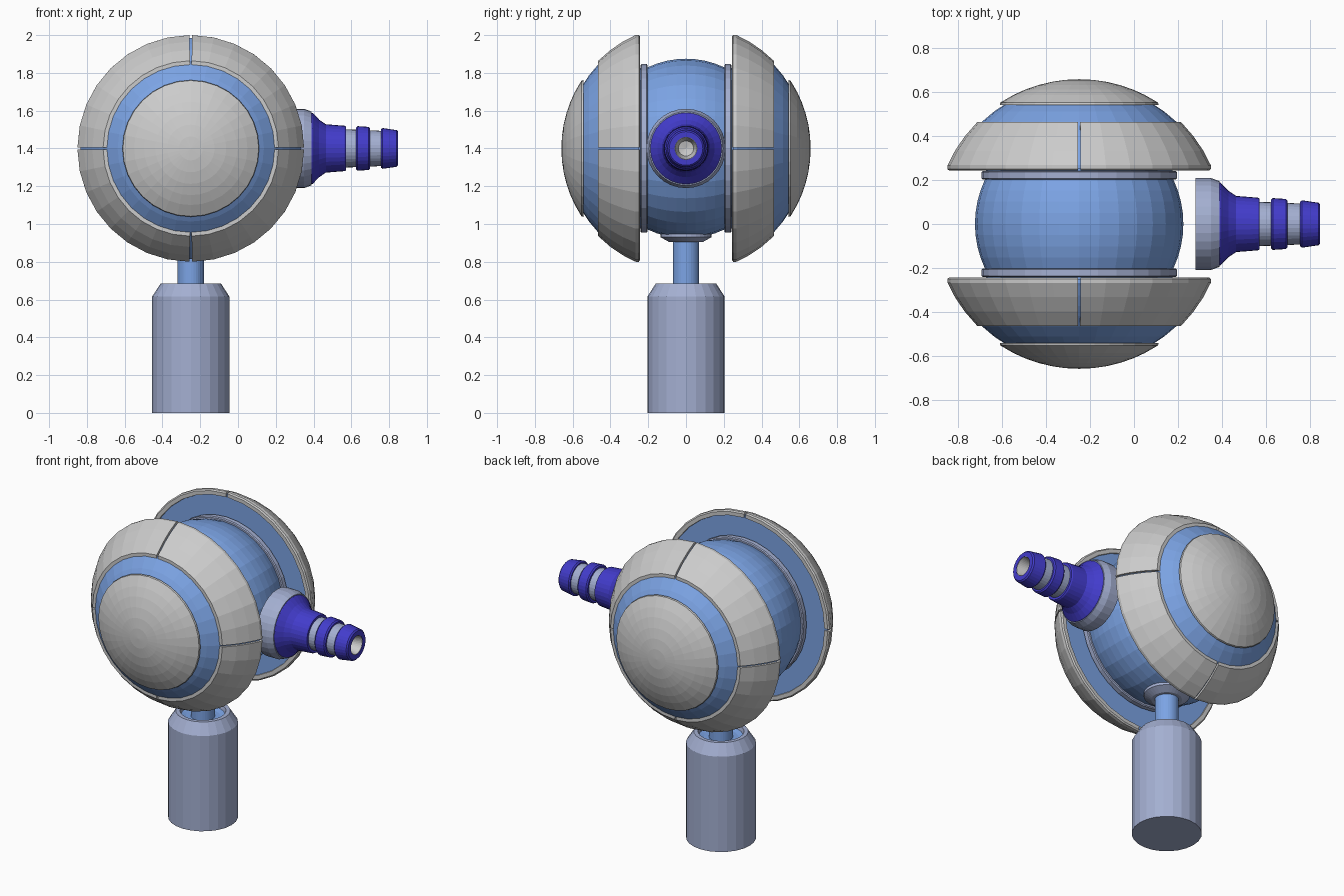
import bpy, bmesh
from math import sin, cos, pi, sqrt, radians

if "Cube" in bpy.data.objects:
    bpy.data.objects.remove(bpy.data.objects["Cube"])

CX, CZ = -0.25, 1.4          # centre of the ball head


def mat(name, rgb):
    m = bpy.data.materials.new(name)
    m.diffuse_color = (*rgb, 1)
    m.use_nodes = True
    m.node_tree.nodes["Principled BSDF"].inputs["Base Color"].default_value = m.diffuse_color
    return m


BLUE = mat("blue", (0.20, 0.37, 0.78))
NAVY = mat("deep_blue", (0.055, 0.045, 0.60))
STEEL = mat("steel_blue", (0.37, 0.43, 0.64))

# Map (position along axis, two radial coordinates) to world space
AXES = {
    "x": lambda a, u, v: (a, u, CZ + v),
    "y": lambda a, u, v: (CX + u, a, CZ + v),
    "-y": lambda a, u, v: (CX + u, -a, CZ + v),
    "z": lambda a, u, v: (CX + u, v, a),
}


def lathe(name, profile, axis, material=None, segs=32, closed=False, arc=None):
    """Revolve (axial, radius) points; arc=(start, end) makes a capped sector."""
    bm = bmesh.new()
    place = AXES[axis]
    start, end = arc or (0, 2 * pi)
    rings = []
    for i in range(segs + 1 if arc else segs):
        t = start + (end - start) * i / segs
        rings.append([bm.verts.new(place(a, r * cos(t), r * sin(t))) for a, r in profile])
    n = len(profile)
    for i in range(segs):
        p, q = rings[i], rings[(i + 1) % len(rings)]
        for j in range(n if closed else n - 1):
            k = (j + 1) % n
            bm.faces.new((p[j], p[k], q[k], q[j]))
    if arc:
        bm.faces.new(rings[0])
        bm.faces.new(rings[-1])
    bmesh.ops.remove_doubles(bm, verts=bm.verts, dist=1e-5)
    bmesh.ops.recalc_face_normals(bm, faces=bm.faces)
    me = bpy.data.meshes.new(name)
    bm.to_mesh(me)
    bm.free()
    ob = bpy.data.objects.new(name, me)
    bpy.context.collection.objects.link(ob)
    if material:
        me.materials.append(material)
    return ob


def sphere_arc(R, a0, a1, n):
    """Profile points on a sphere of radius R between axial positions."""
    pts = []
    for i in range(n + 1):
        a = a0 + (a1 - a0) * i / n
        pts.append((a, sqrt(max(R * R - a * a, 0))))
    return pts


# Central ball
lathe("centre_ball", [(-0.25, 0), (-0.25, 0.425), (-0.21, 0.425)]
      + sphere_arc(0.475, -0.205, 0.205, 8)
      + [(0.21, 0.425), (0.25, 0.425), (0.25, 0)], "y", BLUE)

# Side shells, mirrored front and back
for axis, side in (("-y", "front"), ("y", "back")):
    lathe(side + "_ball_collar", [(0.203, 0.42), (0.203, 0.44), (0.208, 0.446),
          (0.236, 0.446), (0.241, 0.44), (0.241, 0.42)], axis, STEEL, closed=True)
    lathe(side + "_shell_core", [(0.25, 0), (0.25, 0.585), (0.27, 0.585)]
          + sphere_arc(0.643, 0.28, 0.56, 6) + [(0.56, 0)], axis, BLUE)
    # four armour quarters with narrow seams
    ring = ([(0.255, 0.565), (0.243, 0.568), (0.243, 0.592), (0.25, 0.6)]
            + sphere_arc(0.657, 0.268, 0.465, 3) + [(0.465, 0.43), (0.28, 0.55)])
    gap = radians(0.6)
    for k in range(4):
        lathe(f"{side}_armour_quarter_{k + 1}", ring, axis, segs=8, closed=True,
              arc=(k * pi / 2 + gap, (k + 1) * pi / 2 - gap))
    # domed end cap
    dome = [(0.66 * cos(radians(d)), 0.66 * sin(radians(d))) for d in (33, 27, 22, 16.5, 11, 5.5, 0)]
    lathe(side + "_end_cap", [(0.543, 0), (0.543, 0.362)] + dome, axis)

# Nozzle: flange, flared cone, ribs and bore
lathe("nozzle_flange", [(0.28, 0), (0.28, 0.21), (0.35, 0.21), (0.39, 0.195),
                        (0.39, 0)], "x", STEEL)
lathe("nozzle_cone", [(0.385, 0), (0.385, 0.19), (0.395, 0.188), (0.43, 0.152), (0.465, 0.128),
                      (0.565, 0.12), (0.573, 0.115), (0.573, 0)], "x", NAVY)
lathe("nozzle_barrel", [(0.56, 0), (0.56, 0.101), (0.66, 0.098), (0.76, 0.093),
                        (0.76, 0)], "x", STEEL)
for i, (a, b, r0, r1) in enumerate(((0.625, 0.70, 0.118, 0.112), (0.757, 0.848, 0.108, 0.095))):
    lathe(f"nozzle_rib_{i + 1}", [(a, 0.06), (a, r0 - 0.007), (a + 0.008, r0),
          (b - 0.008, r1 + 0.002), (b, r1 - 0.006), (b, 0.06)], "x", NAVY, closed=True)
lathe("nozzle_bore", [(0.74, 0), (0.74, 0.062), (0.846, 0.062), (0.846, 0.058),
                      (0.775, 0.04), (0.765, 0)], "x")

# Stand: socket under the ball, stem and hollow-topped column
lathe("stem_socket", [(0.905, 0), (0.905, 0.09), (0.93, 0.135), (0.96, 0.135),
                      (0.96, 0)], "z", STEEL)
lathe("stem", [(0.60, 0), (0.60, 0.07), (0.96, 0.07), (0.96, 0)], "z", BLUE)
lathe("column_recess", [(0.63, 0), (0.63, 0.135), (0.66, 0.135), (0.65, 0.1),
                        (0.65, 0)], "z", BLUE)
lathe("column", [(0, 0), (0, 0.205), (0.615, 0.205), (0.685, 0.16), (0.685, 0.135),
                 (0.64, 0.125), (0.64, 0)], "z", STEEL, segs=24)
